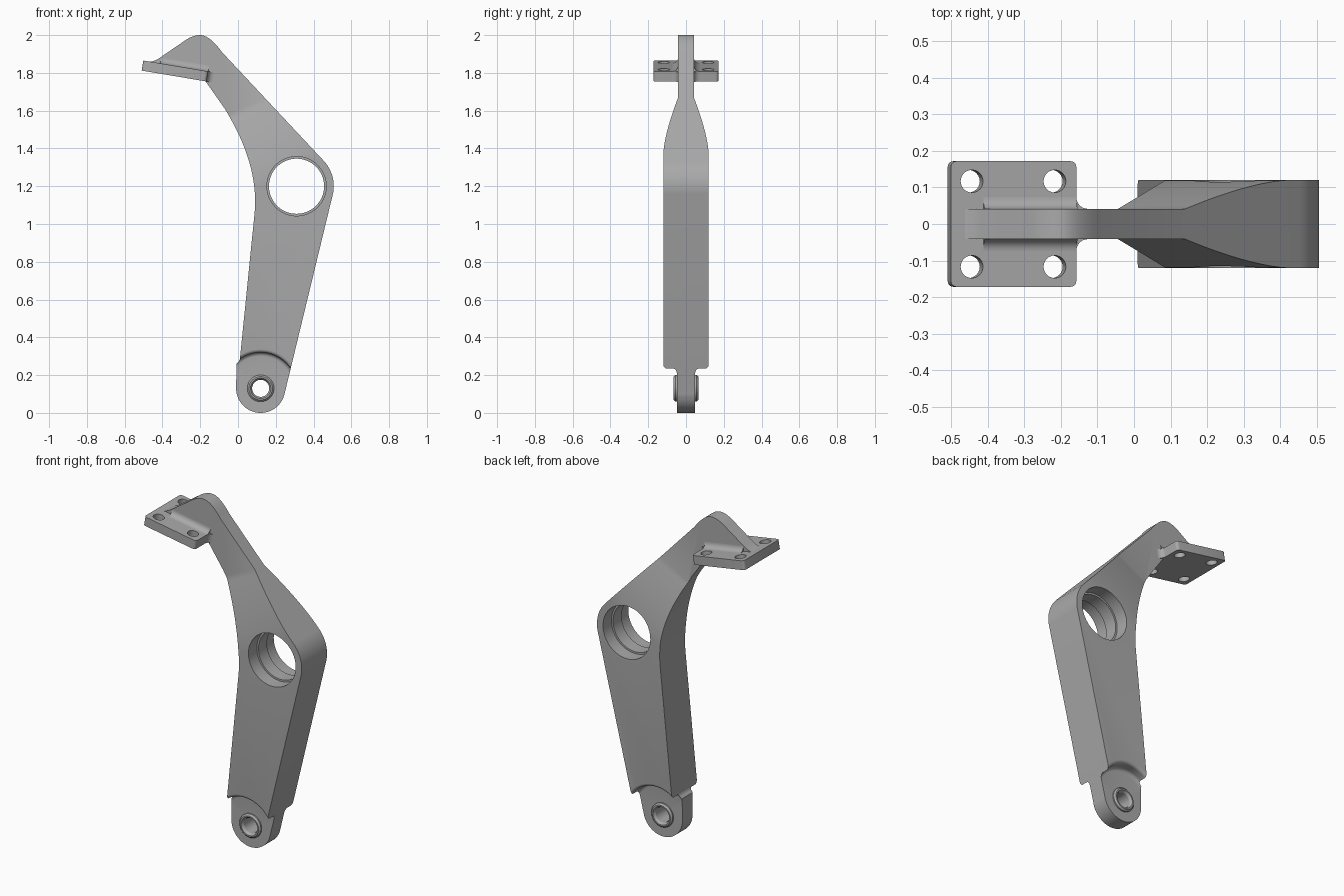
import bpy, bmesh
from math import sin, cos, radians, pi
from mathutils import Vector

cube = bpy.data.objects.get("Cube")
if cube:
    bpy.data.objects.remove(cube, do_unlink=True)

GREY = (0.4, 0.4, 0.4, 1)
metal = bpy.data.materials.new("grey metal")
metal.use_nodes = True
metal.diffuse_color = GREY
metal.node_tree.nodes["Principled BSDF"].inputs["Base Color"].default_value = GREY

X, Y, Z = Vector((1, 0, 0)), Vector((0, 1, 0)), Vector((0, 0, 1))
O = Vector((0, 0, 0))


def finish(name, bm):
    bmesh.ops.recalc_face_normals(bm, faces=bm.faces[:])
    mesh = bpy.data.meshes.new(name)
    bm.to_mesh(mesh)
    bm.free()
    mesh.materials.append(metal)
    obj = bpy.data.objects.new(name, mesh)
    bpy.context.collection.objects.link(obj)
    return obj


def prism(name, pts, u, v, w, low, high, origin=O):
    """Polygon in the u-v plane, extruded along w."""
    bm = bmesh.new()
    a, b = ([bm.verts.new(origin + u * p + v * q + w * d) for p, q in pts] for d in (low, high))
    bm.faces.new(a)
    bm.faces.new(b)
    for i in range(len(pts)):
        j = (i + 1) % len(pts)
        bm.faces.new((a[i], a[j], b[j], b[i]))
    return finish(name, bm)


def lathe(name, profile, cx, cz, n=64):
    """Closed (radius, y) profile revolved about a y axis."""
    bm = bmesh.new()
    rings = [[bm.verts.new((cx + r * cos(2 * pi * k / n), y, cz + r * sin(2 * pi * k / n)))
              for k in range(n)] for r, y in profile]
    for i, a in enumerate(rings):
        b = rings[(i + 1) % len(rings)]
        for k in range(n):
            m = (k + 1) % n
            bm.faces.new((a[k], a[m], b[m], b[k]))
    bmesh.ops.remove_doubles(bm, verts=bm.verts[:], dist=1e-5)
    bmesh.ops.dissolve_degenerate(bm, edges=bm.edges[:], dist=1e-6)
    return finish(name, bm)


def arc(cx, cy, r, start, end, n=16):
    return [(cx + r * cos(radians(start + (end - start) * i / n)),
             cy + r * sin(radians(start + (end - start) * i / n))) for i in range(n + 1)]


def bezier(a, b, c, n=16):
    return [tuple((1 - t) ** 2 * p + 2 * t * (1 - t) * q + t * t * s for p, q, s in zip(a, b, c))
            for t in (i / n for i in range(n + 1))]


def boolean(target, operation, *tools):
    for tool in tools:
        mod = target.modifiers.new(operation, "BOOLEAN")
        mod.operation, mod.object, mod.solver = operation, tool, "EXACT"
        bpy.context.view_layer.objects.active = target
        bpy.ops.object.modifier_apply(modifier=mod.name)
        bpy.data.objects.remove(tool, do_unlink=True)


# Arm outline: lower eye, pivot corner, top, and hollow inner edge
PIVOT, EYE = (0.31, 1.2), (0.12, 0.13)
outline = arc(*EYE, 0.13, 180, 350, 28)
outline += arc(*PIVOT, 0.197, -11, 44, 16)
outline += bezier((-0.085, 1.91), (-0.15, 2.0), (-0.2, 2.0), 10)
outline += bezier((-0.21, 2.0), (-0.25, 1.995), (-0.29, 1.965), 8)
outline += bezier((-0.42, 1.876), (-0.445, 1.86), (-0.48, 1.856), 6)
outline += [(-0.46, 1.83), (-0.172, 1.756)]
outline += bezier((-0.07, 1.61), (0.115, 1.31), (0.087, 1.05), 20)
outline += [(0.01, 0.285), (0.006, 0.275), (-0.008, 0.26)]
arm = prism("bell_crank_arm", outline, X, Z, Y, -0.12, 0.12)

# Thickness tapers along the upper arm
THICK, THIN, S0, S1 = 0.12, 0.0415, 0.99, 1.386
along, across = Vector((-0.49, 0, 0.872)), Vector((0.872, 0, 0.49))
side = [(-1, THICK + 0.01), (S0 - 0.02, THICK + 0.01), (S0 - 0.02, THICK)][:1]
side = [(-1, THICK)]
for i in range(17):
    f = i / 16
    side.append((S0 + (S1 - S0) * f, THIN + (THICK - THIN) * (1 - f ** 1.5)))
side.append((3, THIN))
side += [(s, -y) for s, y in reversed(side)]
boolean(arm, "INTERSECT", prism("taper_tool", side, along, Y, across, -3, 3))

# Rounded steps down to the eye on both sides
for sign in (1, -1):
    step = [(0, 0.048)] + [(r, y) for r, y in arc(0.17, 0.068, 0.02, -90, 0, 6)]
    step += [(r, y) for r, y in arc(0.208, 0.102, 0.018, 180, 90, 6)]
    step += [(0.208, 0.2), (0, 0.2)]
    boolean(arm, "DIFFERENCE", lathe("step_tool", [(r, y * sign) for r, y in step], *EYE))

# Stepped pivot bore and eye hole
bore = [(0, -0.3), (0.157, -0.3), (0.157, -0.04), (0.146, -0.04),
        (0.146, 0.04), (0.157, 0.04), (0.157, 0.3), (0, 0.3)]
boolean(arm, "DIFFERENCE", lathe("bore_tool", bore, *PIVOT),
        lathe("eye_tool", [(0, -0.3), (0.06, -0.3), (0.06, 0.3), (0, 0.3)], *EYE))

# Bushing in the eye
half = [(0.045, 0.05), (0.054, 0.065), (0.062, 0.065), (0.071, 0.056)]
lathe("eye_bushing", half + [(r, -y) for r, y in reversed(half)], *EYE)

# Tilted mounting plate with four holes
tilt = radians(-9.5)
pu, pn = Vector((cos(tilt), 0, sin(tilt))), Vector((-sin(tilt), 0, cos(tilt)))
corner = Vector((-0.51, 0, 1.812))
LENGTH, WIDTH, DEPTH, R = 0.348, 0.172, 0.054, 0.016
rect = []
for k, (cx, cy) in enumerate([(LENGTH - R, WIDTH - R), (R, WIDTH - R),
                              (R, R - WIDTH), (LENGTH - R, R - WIDTH)]):
    rect += arc(cx, cy, R, 90 * k, 90 * k + 90, 5)
plate = prism("mounting_plate", rect, pu, Y, pn, 0, DEPTH, corner)
for px in (0.058, 0.288):
    for py in (-0.117, 0.117):
        boolean(plate, "DIFFERENCE", prism("hole_tool", arc(px, py, 0.031, 0, 345, 23),
                                           pu, Y, pn, -0.1, 0.2, corner))

# Fillets between web and plate, above it and at its end
F = 0.032
for sign, tag in ((1, "back"), (-1, "front")):
    y0 = THIN * sign
    cove = [(0, -0.005), (0, F)] + arc(F, F, F, 180, 270, 8)[1:] + [(F, -0.005)]
    prism("web_fillet_" + tag, cove, Y * sign, pn, pu, 0.09, LENGTH,
          corner + pn * DEPTH + Y * y0)
    prism("plate_end_fillet_" + tag, [(max(p, -0.004), q) for p, q in cove],
          Y * sign, pu, pn, 0, DEPTH, corner + pu * LENGTH + Y * y0)

# Smooth curved faces, keep hard edges
bpy.ops.object.select_all(action="DESELECT")
for obj in bpy.context.scene.objects:
    if obj.type == "MESH":
        obj.select_set(True)
        bpy.context.view_layer.objects.active = obj
bpy.ops.object.shade_smooth_by_angle(angle=radians(25))
